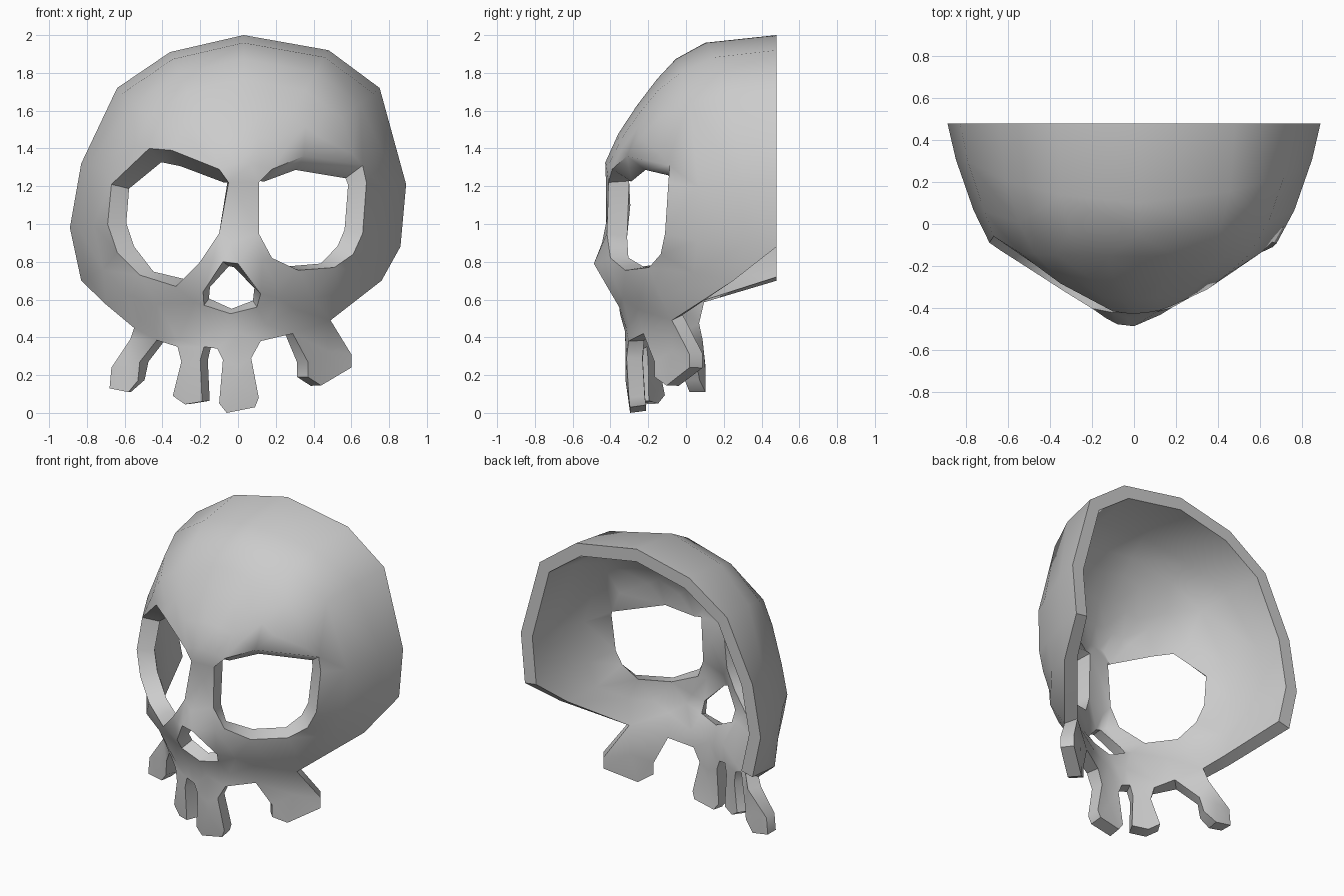
import bpy, bmesh
from mathutils import Vector
from mathutils.geometry import delaunay_2d_cdt, intersect_point_line

if "Cube" in bpy.data.objects:
    bpy.data.objects.remove(bpy.data.objects["Cube"])

BACK, WALL = 0.48, 0.085
C = Vector((0.0, 1.1))

# Front-view outlines (x, z)
rim = [(.86, .88), (.89, 1.21), (.75, 1.72), (.48, 1.92), (.03, 2.0), (-.36, 1.91),
       (-.64, 1.72), (-.83, 1.32), (-.89, .98), (-.83, .70)]
teeth = [(-.70, .575), (-.55, .45), (-.57, .39), (-.67, .24), (-.68, .13), (-.58, .11),
         (-.53, .17), (-.52, .27), (-.43, .385), (-.32, .35), (-.30, .27), (-.345, .09),
         (-.28, .045), (-.19, .06), (-.20, .28), (-.18, .35), (-.11, .34), (-.08, .28),
         (-.10, .05), (-.06, .0), (.09, .03), (.11, .08), (.07, .29), (.12, .38),
         (.29, .42), (.37, .27), (.37, .19), (.44, .145), (.60, .24), (.60, .31),
         (.49, .49), (.76, .70)]
left_eye = [(-.47, 1.40), (-.35, 1.39), (-.10, 1.29), (-.05, 1.22), (-.10, .95), (-.20, .80),
            (-.33, .67), (-.52, .73), (-.64, .85), (-.69, 1.0), (-.67, 1.21)]
right_eye = [(.11, 1.22), (.18, 1.29), (.35, 1.36), (.66, 1.31), (.68, 1.22), (.66, .95),
             (.61, .84), (.51, .77), (.32, .755), (.18, .82), (.11, .95)]
nose = [(-.08, .80), (0, .79), (.12, .63), (.10, .56), (-.04, .525), (-.18, .57), (-.185, .64)]
# Full dome silhouette, continued below the jaw to steer the curvature
dome = rim + [(-.74, .2), (-.35, -.45), (0, -.5), (.35, -.4), (.68, .25), (.80, .68)]
outline, holes = rim + teeth, [left_eye, right_eye, nose]
# Depth (y) by radial fraction: up the middle and out to the sides
mid_profile = [(0, -.41), (.22, -.44), (.44, -.35), (.667, -.21), (.85, -.07), (.96, .11), (1, BACK)]
side_profile = [(0, -.41), (.25, -.37), (.52, -.275), (.76, -.12), (.92, .18), (1, BACK)]


def edges_of(poly):
    pts = [Vector(p) for p in poly]
    return list(zip(pts, pts[1:] + pts[:1]))


def inside(p, poly):
    hit = False
    for a, b in edges_of(poly):
        if (a.y > p.y) != (b.y > p.y) and p.x < a.x + (p.y - a.y) * (b.x - a.x) / (b.y - a.y):
            hit = not hit
    return hit


def gap(p, poly):
    best = 9
    for a, b in edges_of(poly):
        q, t = intersect_point_line(p, a, b)
        best = min(best, (Vector(q[:2]) - p).length if 0 <= t <= 1 else min((a - p).length, (b - p).length))
    return best


def reach(p):
    """Distance from the dome centre as a fraction of the silhouette."""
    d, k = p - C, 0
    for a, b in edges_of(dome):
        if (a - C).cross(d) >= -1e-7 and d.cross(b - C) >= -1e-7:
            k = max(k, (b - a).cross(d) / (b - a).cross(a - C))
    return min(k, 1)


def sample(profile, k):
    for (k0, y0), (k1, y1) in zip(profile, profile[1:]):
        if k <= k1:
            return y0 + (y1 - y0) * (k - k0) / (k1 - k0)
    return BACK


def surface_y(p):
    k, d = reach(p), p - C
    if k > .998:
        return BACK
    w = d.y ** 2 / max(d.length_squared, 1e-6)
    y = sample(mid_profile, k) * w + sample(side_profile, k) * (1 - w)
    # Blend into the near-vertical jaw and teeth, then add the nose ridge
    jaw = -.32 + 1.12 * min(abs(p.x), .55) ** 2 + .2 * max(0, .1 - p.y)
    top = .72 - .18 * abs(p.x)
    t = min(max((top - p.y) / (top - .43), 0), 1)
    t = t * t * (3 - 2 * t)
    ridge = .065 * 2.718 ** (-((p.x + .03) / .14) ** 2 - ((p.y - .72) / .16) ** 2)
    return y * (1 - t) + jaw * t - ridge


def keep(p):
    return (inside(p, outline) and gap(p, outline) > .022
            and all(not inside(p, h) and gap(p, h) > .035 for h in holes))


# Outline and hole edges, plus linked rings of points over the dome
pts, cons = [], []
for poly in [outline] + holes:
    n = len(pts)
    pts += [Vector(p) for p in poly]
    cons += [(n + i, n + (i + 1) % len(poly)) for i in range(len(poly))]
for k in (.955, .86, .74, .58, .42, .25):
    ring = []
    for a, b in edges_of(dome):
        for q in (a,) if k > .8 else (a, (a + b) / 2):
            p = C + (q - C) * k
            ring.append(len(pts) if keep(p) else None)
            if keep(p):
                pts.append(p)
    for i, j in zip(ring, ring[1:] + ring[:1]):
        if i is not None and j is not None and all(
                keep(pts[i].lerp(pts[j], t)) for t in (.25, .5, .75)):
            cons.append((i, j))
for p in [(.03, 1.1), (-.04, .9), (.2, .68), (-.26, .6), (0, .45), (.3, .55),
          (-.25, .25), (0, .25), (.47, .33), (-.59, .24)]:
    if keep(Vector(p)) and min((Vector(p) - q).length for q in pts) > .05:
        pts.append(Vector(p))

verts, _, faces, *_ = delaunay_2d_cdt(pts, cons, [], 0, 1e-5)

# Outer skin
bm = bmesh.new()
outer = [bm.verts.new((p.x, surface_y(p), p.y)) for p in verts]
tris = []
for f in faces:
    c = sum((verts[i] for i in f), Vector((0, 0))) / len(f)
    if inside(c, outline) and not any(inside(c, h) for h in holes):
        tris.append(bm.faces.new([outer[i] for i in f]))
bm.normal_update()

# Inner skin, offset inward: thicker face, flat back rim, sloping brow
inner = {}
for v, p in zip(outer, verts):
    n = v.normal.copy()
    if v.co.y > BACK - .001:
        n.y = 0
        n.normalize()
    face = p.y > .65 and v.co.y < 0
    inner[v] = v.co - n * (WALL + (.025 if face else 0))
    if p.y > 1.25 and min(gap(p, left_eye), gap(p, right_eye)) < .001:
        inner[v].z -= .05
border = [(l.vert, l.link_loop_next.vert) for f in tris for l in f.loops if l.edge.is_boundary]
inner = {v: bm.verts.new(co) for v, co in inner.items()}
for f in tris:
    bm.faces.new([inner[v] for v in reversed(f.verts[:])])
for a, b in border:
    bm.faces.new((b, a, inner[a], inner[b]))
bmesh.ops.delete(bm, geom=[v for v in bm.verts if not v.link_faces], context='VERTS')

mesh = bpy.data.meshes.new("skull_mask")
bm.to_mesh(mesh)
bm.free()
obj = bpy.data.objects.new("skull_mask", mesh)
bpy.context.collection.objects.link(obj)
bpy.context.view_layer.objects.active = obj
obj.select_set(True)
bpy.ops.object.shade_smooth_by_angle(angle=0.87)
